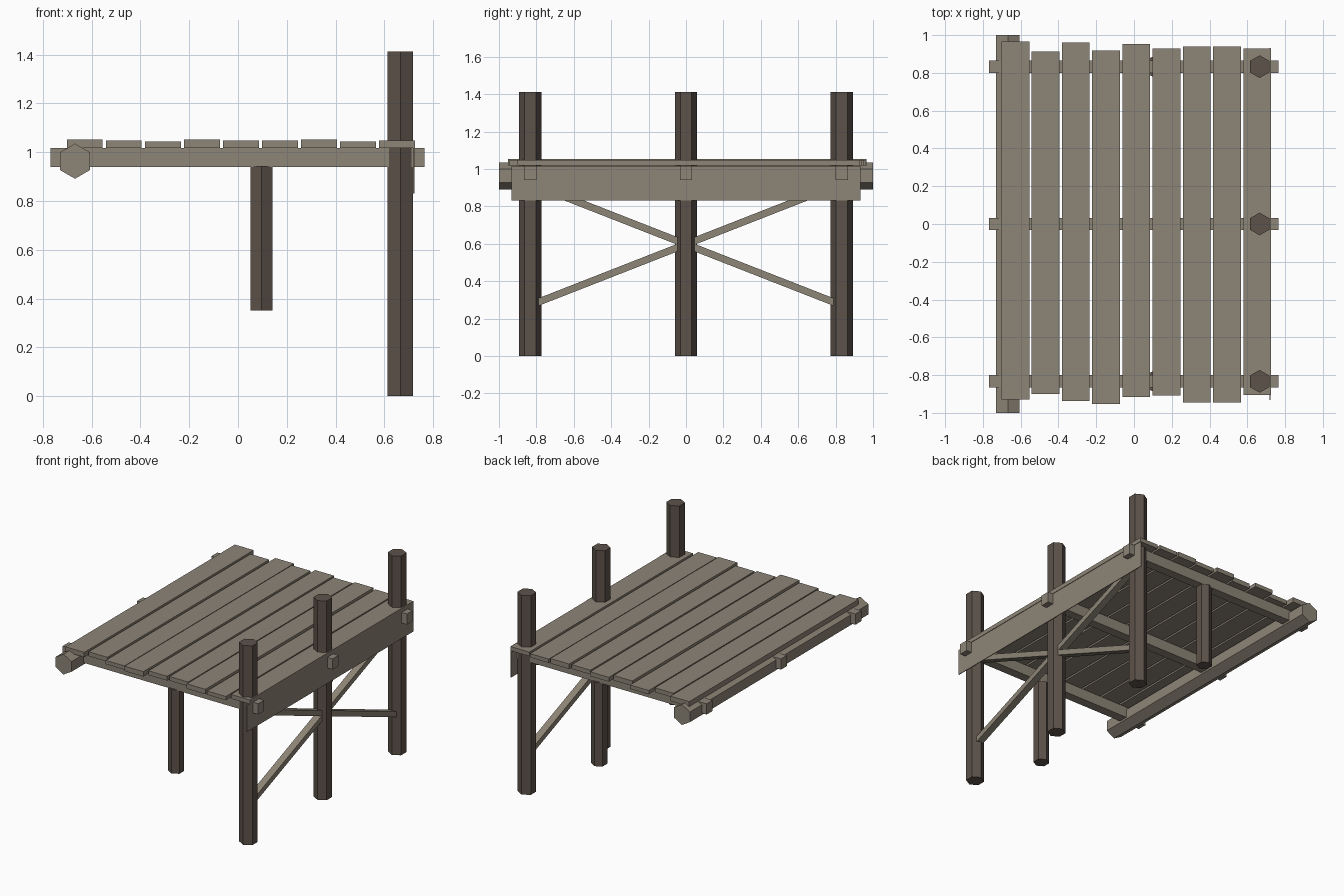
import bpy
from math import pi, atan2, hypot

if "Cube" in bpy.data.objects:
    bpy.data.objects.remove(bpy.data.objects["Cube"])


def material(name, rgb):
    m = bpy.data.materials.new(name)
    m.diffuse_color = (*rgb, 1)
    m.use_nodes = True
    m.node_tree.nodes["Principled BSDF"].inputs["Base Color"].default_value = m.diffuse_color
    return m


LIGHT = material("weathered_wood", (0.27, 0.235, 0.185))
DARK = material("dark_wood", (0.107, 0.084, 0.068))


def finish(name, mat):
    ob = bpy.context.object
    ob.name = name
    ob.data.materials.append(mat)
    return ob


def box(name, lo, hi, mat=LIGHT):
    bpy.ops.mesh.primitive_cube_add(size=1, location=[(a + b) / 2 for a, b in zip(lo, hi)])
    ob = finish(name, mat)
    ob.scale = [b - a for a, b in zip(lo, hi)]
    return ob


def hex_log(name, loc, radius, length, mat, rot=(0, 0, 0)):
    bpy.ops.mesh.primitive_cylinder_add(vertices=6, radius=radius, depth=length,
                                        location=loc, rotation=rot)
    return finish(name, mat)


SIDE = 0.833
POST_X = 0.665

# Tall posts, and joists running under the deck
for label, y in (("front", -SIDE), ("middle", 0), ("back", SIDE)):
    hex_log(f"{label}_tall_post", (POST_X, y, 0.706), 0.06, 1.412, DARK)
    box(f"{label}_joist", (-0.768, y - 0.033, 0.94), (0.765, y + 0.033, 1.016))

# Short posts under the outer joists
for label, y in (("front", -SIDE), ("back", SIDE)):
    hex_log(f"{label}_short_post", (0.097, y, 0.647), 0.052, 0.594, DARK)

# Round edge log along the left side
hex_log("edge_log", (-0.668, 0, 0.963), 0.072, 2.0, LIGHT, (pi / 2, 0, 0))

# Thin fascia board outside the tall posts
box("fascia_board", (0.718, -0.932, 0.83), (0.723, 0.932, 1.016))

# Crossed diagonal braces between the tall posts
rise, run = 0.63, 1.61
for label, s in (("rising", 1), ("falling", -1)):
    half = hypot(rise, run) / 2
    brace = box(f"{label}_brace", (POST_X - 0.025, -half, 0.578), (POST_X + 0.025, half, 0.616))
    brace.rotation_euler.x = s * atan2(rise, run)

# Deck planks with uneven ends and thicknesses: front y, back y, top z
planks = [(-0.93, 0.966, 1.052), (-0.90, 0.913, 1.048), (-0.937, 0.962, 1.044),
          (-0.953, 0.918, 1.052), (-0.916, 0.952, 1.048), (-0.908, 0.929, 1.047),
          (-0.944, 0.94, 1.052), (-0.944, 0.94, 1.044), (-0.904, 0.929, 1.047)]
for i, (front, back, top) in enumerate(planks):
    x = -0.628 + 0.16 * i
    box(f"deck_plank_{i + 1}", (x - 0.0735, front, 1.017), (x + 0.0735, back, top))
